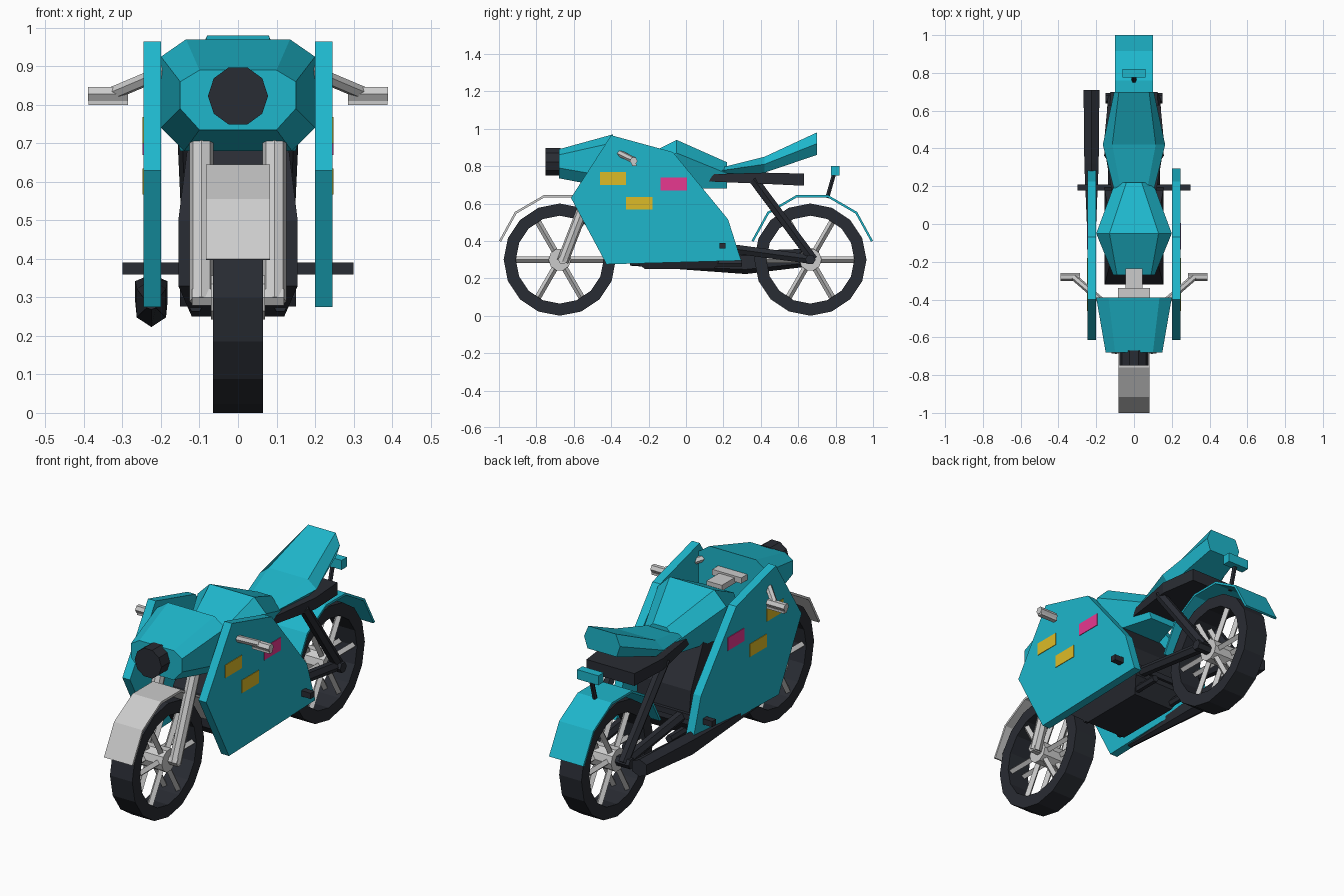
import bpy, math
from mathutils import Vector, Matrix

if "Cube" in bpy.data.objects:
    bpy.data.objects.remove(bpy.data.objects["Cube"])


def mat(name, c):
    m = bpy.data.materials.new(name)
    m.diffuse_color = (*c, 1)
    m.use_nodes = True
    m.node_tree.nodes["Principled BSDF"].inputs["Base Color"].default_value = m.diffuse_color
    return m


TEAL = mat("teal", (0.013, 0.47, 0.60))
DARK = mat("dark", (0.022, 0.025, 0.033))
YELLOW = mat("yellow", (0.72, 0.50, 0.02))
PINK = mat("pink", (0.80, 0.04, 0.28))


def loft(name, rings, m=None, closed=False):
    """Skin equal-length rings of points; cap the ends unless closed."""
    n, k = len(rings[0]), len(rings)
    verts = [p for r in rings for p in r]
    faces = [(i * n + j, i * n + (j + 1) % n, (i + 1) % k * n + (j + 1) % n, (i + 1) % k * n + j)
             for i in range(k if closed else k - 1) for j in range(n)]
    if not closed:
        faces += [tuple(range(n))[::-1], tuple(range((k - 1) * n, k * n))]
    me = bpy.data.meshes.new(name)
    me.from_pydata(verts, [], faces)
    import bmesh
    bm = bmesh.new()
    bm.from_mesh(me)
    bmesh.ops.recalc_face_normals(bm, faces=bm.faces)
    bm.to_mesh(me)
    bm.free()
    if m:
        me.materials.append(m)
    ob = bpy.data.objects.new(name, me)
    bpy.context.collection.objects.link(ob)
    return ob


def sec(y, half):
    """Symmetric ring at y from its right half, listed top to bottom."""
    return [(x, y, z) for x, z in half] + [(-x, y, z) for x, z in reversed(half)]


def rod(name, a, b, r, m=None, n=6, r2=None):
    a, b = Vector(a), Vector(b)
    q = (b - a).to_track_quat('Z', 'Y')
    ring = lambda c, s: [c + q @ Vector((s * math.cos(t), s * math.sin(t), 0))
                         for t in (2 * math.pi * i / n for i in range(n))]
    return loft(name, [ring(a, r), ring(b, r2 or r)], m)


def box(name, x0, x1, y0, y1, z0, z1, m=None):
    return loft(name, [[(x0, y0, z), (x1, y0, z), (x1, y1, z), (x0, y1, z)] for z in (z0, z1)], m)


def plate(name, x0, x1, pts, m=None):
    return loft(name, [[(x, y, z) for y, z in pts] for x in (x0, x1)], m)


# Wheels and mudguards
GUARD = [(-.325, .40), (-.24, .555), (-.085, .645), (.085, .645), (.24, .555), (.325, .40)]
for end, cy, w, m in (("front", -.675, .083, None), ("rear", .675, .10, TEAL)):
    wy = -.675 if cy < 0 else .665
    rings = []
    for i in range(16):
        t = 2 * math.pi * i / 16
        rings.append([(x, wy + r * math.sin(t), .3 - r * math.cos(t))
                      for x, r in ((-.065, .3), (.065, .3), (.065, .235), (-.065, .235))])
    loft(end + "_tyre", rings, DARK, closed=True)
    rod(end + "_hub", (-.07, wy, .3), (.07, wy, .3), .06, n=10)
    for s in (-1, 1):
        for i in range(6):
            t = math.pi * i / 3
            d = Vector((0, math.cos(t), math.sin(t)))
            c = Vector((s * .04, wy, .3))
            rod(end + "_spoke", c + d * .04, c + d * .24, .017, n=4)
    rings = []
    for y, z in GUARD:
        iy, iz = y * .965, .3 + (z - .3) * .965
        rings.append([(-w, cy + y, z), (w, cy + y, z), (w, cy + iy, iz), (-w, cy + iy, iz)])
    loft(end + "_mudguard", rings, m)

# Nose cowl and headlight
loft("nose_cowl", [
    sec(-.68, [(.10, .89), (.15, .86), (.15, .79), (.10, .735)]),
    sec(-.39, [(.135, .97), (.20, .925), (.20, .74), (.14, .68)])], TEAL)
rod("headlight", (0, -.75, .823), (0, -.67, .823), .078, DARK, n=10)

# Fuel tank
loft("fuel_tank", [
    sec(-.27, [(.09, .83), (.11, .78), (.10, .68)]),
    sec(-.05, [(.13, .94), (.20, .87), (.15, .68)]),
    sec(.22, [(.04, .82), (.10, .76), (.07, .68)])], TEAL)

# Upswept seat on a dark subframe
loft("seat", [
    sec(.08, [(.05, .765), (.08, .76), (.06, .745)]),
    sec(.42, [(.115, .85), (.165, .81), (.12, .765)]),
    sec(.70, [(.08, .98), (.105, .92), (.085, .86)])], TEAL)
loft("subframe", [
    sec(.07, [(.10, .755), (.10, .72)]),
    sec(.42, [(.16, .765), (.16, .705)]),
    sec(.63, [(.14, .76), (.14, .695)])], DARK)

# Engine block, stacked upward
loft("engine", [[(-w, y0, z), (w, y0, z), (w, y1, z), (-w, y1, z)] for w, y0, y1, z in (
    (.12, -.22, .15, .25), (.155, -.32, .2, .33), (.155, -.32, .18, .5), (.13, -.22, .04, .70))], DARK)

# Exhaust on the left side
rings = []
for y, z, r, w in ((-.3, .28, .012, .012), (.32, .285, .062, .038), (.71, .315, .045, .042)):
    rings.append([(-.225 + w * a, y, z + r * b) for a, b in
                  ((0, 1), (1, .6), (1, -.6), (0, -1), (-1, -.6), (-1, .6))])
loft("exhaust", rings, DARK)

# Left and right parts
PANEL = [(-.615, .63), (-.40, .965), (-.07, .875), (.225, .515), (.295, .295), (-.425, .275)]
DECALS = ((-.46, .70, YELLOW), (-.32, .567, YELLOW), (-.135, .67, PINK))
for s, side in ((-1, "left"), (1, "right")):
    plate(side + "_fairing", s * .20, s * .245, PANEL, TEAL)
    for y, z, m in DECALS:
        box(side + "_marking", s * .243, s * .248, y, y + .14, z, z + .068, m)
    # fork, handlebar, grip and lever
    rod(side + "_fork", (s * .095, -.66, .29), (s * .095, -.44, .86), .031, n=8)
    rod(side + "_handlebar", (s * .10, -.47, .925), (s * .32, -.28, .832), .018)
    rod(side + "_grip", (s * .285, -.28, .828), (s * .39, -.28, .828), .021)
    box(side + "_lever", s * .285, s * .388, -.29, -.265, .80, .812)
    # swingarm and struts
    rod(side + "_swingarm", (s * .11, .12, .375), (s * .11, .68, .30), .028, DARK)
    rod(side + "_strut", (s * .13, .36, .73), (s * .11, .68, .30), .028, DARK)
    rod(side + "_lower_rail", (s * .11, -.25, .28), (s * .11, .30, .28), .02, DARK)
rod("rear_axle", (-.15, .665, .3), (.15, .665, .3), .028, DARK)
rod("front_axle", (-.12, -.66, .3), (.12, -.66, .3), .025)
box("footpegs", -.3, .3, .178, .21, .36, .39, DARK)

# Steering stem and clamp
box("steering_stem", -.045, .045, -.40, -.235, .84, .87)
box("fork_clamp", -.085, .085, -.40, -.34, .85, .88)

# Tail lamp on a stalk
rod("lamp_stalk", (0, .755, .63), (0, .795, .77), .012, DARK)
box("tail_lamp", -.062, .062, .775, .82, .75, .80, TEAL)
